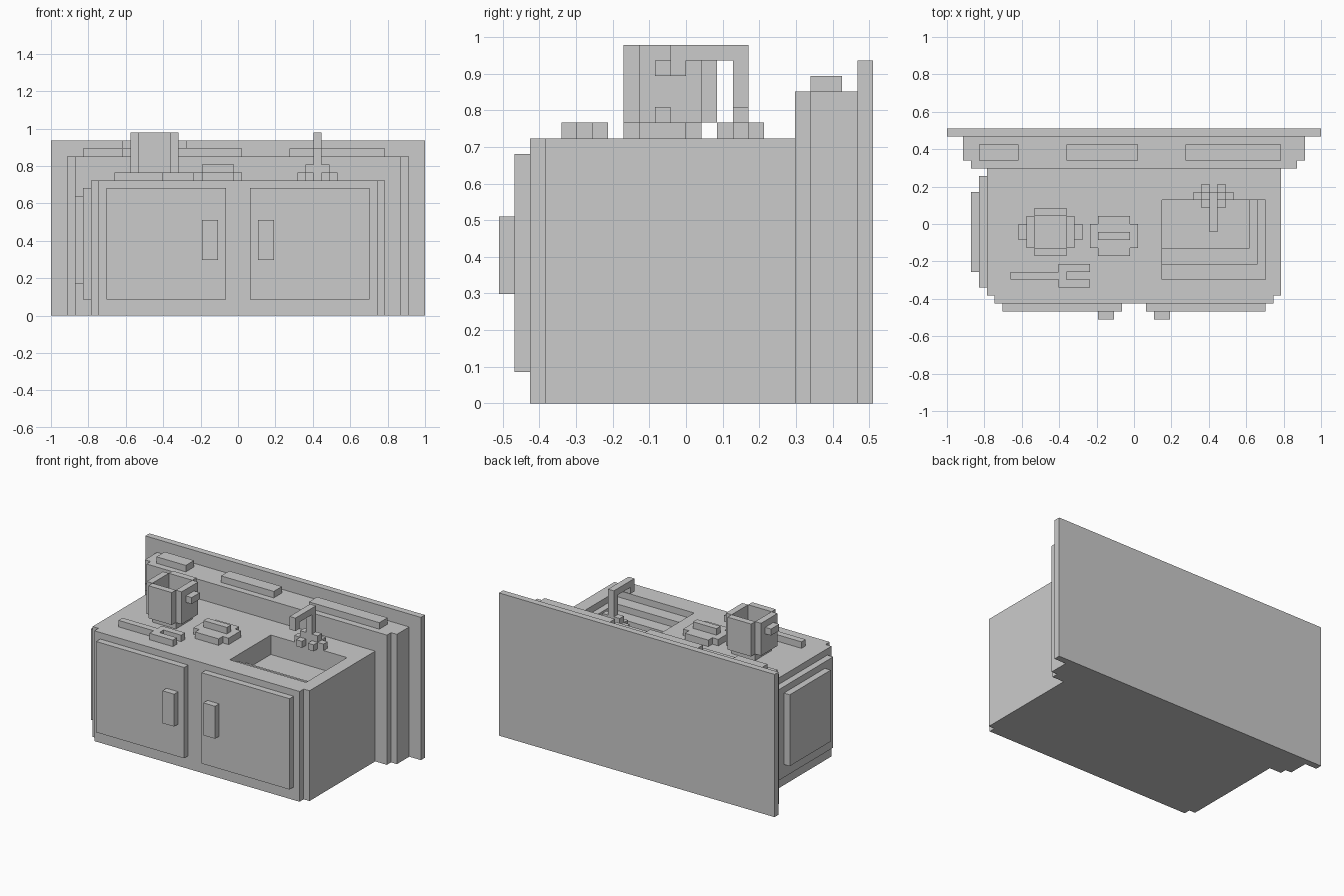
import bpy, bmesh

if "Cube" in bpy.data.objects:
    bpy.data.objects.remove(bpy.data.objects["Cube"])

U = 2 / 47                      # one grid block
ORIGIN = (-1.0, -12 * U, 0.0)   # grid corner: 47 x 24 x 23 blocks


def prism(name, outline, low, high, axis=2):
    """Extrude a closed grid outline along an axis (2 = up, 0 = sideways)."""
    bm = bmesh.new()
    verts = []
    for a, b in outline:
        p = (a, b, low) if axis == 2 else (low, a, b)
        verts.append(bm.verts.new([o + c * U for o, c in zip(ORIGIN, p)]))
    face = bm.faces.new(verts)
    grown = bmesh.ops.extrude_face_region(bm, geom=[face])["geom"]
    step = [0, 0, 0]
    step[axis] = (high - low) * U
    bmesh.ops.translate(bm, vec=step, verts=[g for g in grown if isinstance(g, bmesh.types.BMVert)])
    bmesh.ops.recalc_face_normals(bm, faces=bm.faces)
    mesh = bpy.data.meshes.new(name)
    bm.to_mesh(mesh)
    bm.free()
    obj = bpy.data.objects.new(name, mesh)
    bpy.context.collection.objects.link(obj)
    return obj


def box(name, x, y, z):
    return prism(name, [(x[0], y[0]), (x[1], y[0]), (x[1], y[1]), (x[0], y[1])], *z)


def plus(name, x, y, z):
    """Rectangle with one block notched out of every corner."""
    (a, b), (c, d) = x, y
    pts = [(a + 1, c), (b - 1, c), (b - 1, c + 1), (b, c + 1), (b, d - 1), (b - 1, d - 1),
           (b - 1, d), (a + 1, d), (a + 1, d - 1), (a, d - 1), (a, c + 1), (a + 1, c + 1)]
    return prism(name, pts, *z)


# Cabinet with narrower front strip
cabinet = prism("cabinet", [(6, 2), (41, 2), (41, 3), (42, 3), (42, 19), (5, 19), (5, 3), (6, 3)], 0, 17)

# Stepped sink basin cut into the worktop
for x_max, y_min, floor in [(40, 5, 16), (39, 7, 15), (38, 9, 14)]:
    cutter = box("sink_cutter", (27, x_max), (y_min, 15), (floor, 19))
    cutter.hide_render = True
    mod = cabinet.modifiers.new("sink", "BOOLEAN")
    mod.operation, mod.solver, mod.object = "DIFFERENCE", "EXACT", cutter
    bpy.context.view_layer.objects.active = cabinet
    bpy.ops.object.modifier_apply(modifier=mod.name)
    bpy.data.objects.remove(cutter)

# Rear ledge, backboard and the blocks on the ledge
prism("rear_ledge", [(3, 19), (44, 19), (44, 20), (45, 20), (45, 23), (2, 23), (2, 20), (3, 20)], 0, 20)
box("backboard", (0, 47), (23, 24), (0, 22))
for i, x in enumerate([(4, 9), (15, 24), (30, 42)]):
    box(f"ledge_block_{i + 1}", x, (20, 22), (20, 21))

# Doors and handles
for side, door, handle in [("left", (7, 22), (19, 21)), ("right", (25, 40), (26, 28))]:
    box(f"door_{side}", door, (1, 2), (2, 16))
    box(f"door_handle_{side}", handle, (0, 1), (7, 12))

# Raised panel on the left side
box("side_panel_outer", (4, 5), (4, 18), (2, 16))
box("side_panel_inner", (3, 4), (6, 16), (4, 15))

# Tap: spout profile and two cross-shaped knobs
prism("tap_spout", [(15, 17), (16, 17), (16, 23), (11, 23), (11, 21), (12, 21), (12, 22), (15, 22)], 33, 34, axis=0)
for side, x in [("left", 32), ("right", 34)]:
    plus(f"tap_knob_{side}", (x - 1, x + 2), (14, 17), (17, 18))
    box(f"tap_stem_{side}", (x, x + 1), (15, 16), (18, 19))

# Pot: base, four walls and two side handles
box("pot_base", (11, 15), (9, 13), (17, 18))
for side, x, y in [("front", (11, 15), (8, 9)), ("back", (11, 15), (13, 14)),
                   ("left", (10, 11), (9, 13)), ("right", (15, 16), (9, 13))]:
    box(f"pot_wall_{side}", x, y, (18, 23))
for side, x in [("left", (9, 10)), ("right", (16, 17))]:
    box(f"pot_handle_{side}", x, (10, 12), (21, 22))

# Lid with its grip
plus("lid", (18, 24), (8, 13), (17, 18))
box("lid_grip", (19, 23), (10, 11), (18, 19))

# Two-pronged fork
prism("fork", [(8, 5), (14, 5), (14, 4), (18, 4), (18, 5), (15, 5), (15, 6), (18, 6),
               (18, 7), (14, 7), (14, 6), (8, 6)], 17, 18)
